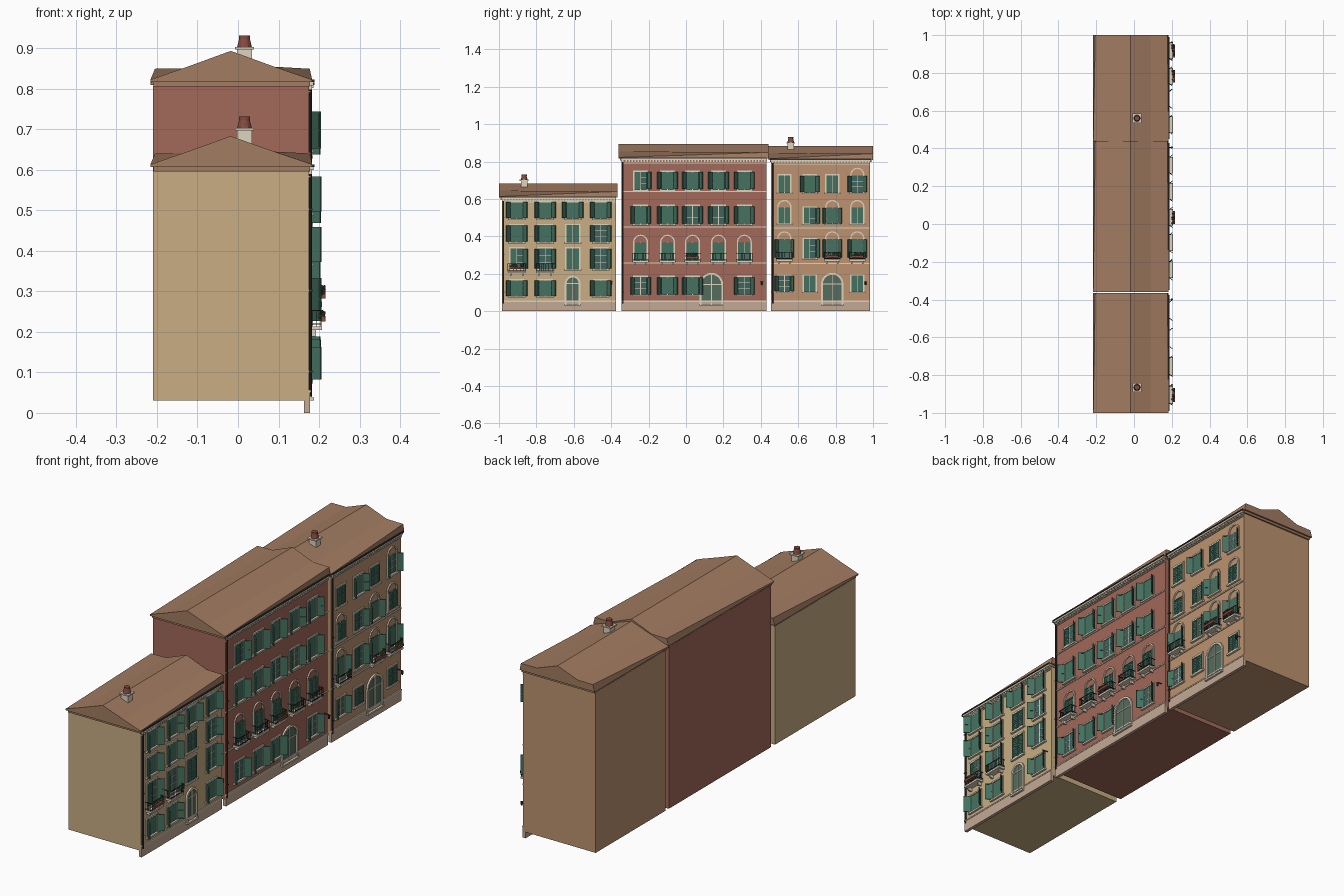
import bpy, bmesh, math, random
from mathutils import Matrix, Vector

if "Cube" in bpy.data.objects:
    bpy.data.objects.remove(bpy.data.objects["Cube"])

random.seed(4)
COL = {'cream': (.74, .66, .52), 'green': (.06, .17, .12), 'glass': (.05, .13, .11), 'iron': (.03, .03, .03),
       'roof': (.36, .20, .12), 'pot': (.23, .07, .05), 'leaf': (.05, .13, .04), 'stone': (.55, .40, .30),
       'wood': (.09, .15, .11), 'flower': (.5, .05, .08)}
FX = .175  # street wall plane


def material(name, rgb):
    m = bpy.data.materials.get(name) or bpy.data.materials.new(name)
    m.diffuse_color = (*rgb, 1)
    m.use_nodes = True
    m.node_tree.nodes["Principled BSDF"].inputs["Base Color"].default_value = m.diffuse_color
    return m


class Part:
    """Collects primitives into one named mesh object."""
    def __init__(self, name, mat, rgb=None):
        self.bm, self.name = bmesh.new(), name
        self.mat = material(mat, rgb or COL[mat])

    def box(self, x0, x1, y0, y1, z0, z1, pre=None):
        m = Matrix.Translation(((x0+x1)/2, (y0+y1)/2, (z0+z1)/2)) @ Matrix.Diagonal((x1-x0, y1-y0, z1-z0, 1))
        bmesh.ops.create_cube(self.bm, size=1, matrix=(pre @ m if pre else m))

    def cyl(self, x, y, z0, z1, r, r2=None, n=10):
        bmesh.ops.create_cone(self.bm, cap_ends=True, segments=n, radius1=r, radius2=r if r2 is None else r2,
                              depth=z1-z0, matrix=Matrix.Translation((x, y, (z0+z1)/2)))

    def ball(self, x, y, z, r):
        bmesh.ops.create_icosphere(self.bm, subdivisions=1, radius=r, matrix=Matrix.Translation((x, y, z)))

    def loft(self, a, b, closed=False):
        """Skin two matching outlines and cap them."""
        va, vb = [self.bm.verts.new(p) for p in a], [self.bm.verts.new(p) for p in b]
        for i in range(len(a)):
            j = (i+1) % len(a)
            self.bm.faces.new((va[i], va[j], vb[j], vb[i]))
        self.bm.faces.new(va[::-1])
        self.bm.faces.new(vb)

    def arch(self, y, z0, w, h, x0, x1):
        pts = arch_line(y, z0, w, h)
        self.loft([(x0, *p) for p in pts], [(x1, *p) for p in pts])

    def arch_ring(self, y, z0, w, h, t, x0, x1):
        o, i = arch_line(y, z0, w, h), arch_line(y, z0, w-2*t, h-t)
        for k in range(len(o)-1):
            q = [o[k], o[k+1], i[k+1], i[k]]
            self.loft([(x0, *p) for p in q], [(x1, *p) for p in q])

    def done(self):
        bmesh.ops.recalc_face_normals(self.bm, faces=self.bm.faces)
        me = bpy.data.meshes.new(self.name)
        self.bm.to_mesh(me)
        self.bm.free()
        me.materials.append(self.mat)
        bpy.context.collection.objects.link(bpy.data.objects.new(self.name, me))


def arch_line(y, z0, w, h, n=12):
    r = w/2
    arc = [(y-r*math.cos(math.pi*k/n), z0+h-r+r*math.sin(math.pi*k/n)) for k in range(n+1)]
    return [(y-r, z0)] + arc + [(y+r, z0)]


def shutter(p, y, z0, w, h, side, ang):
    # louvred leaf hinged at the window edge; ang 0 = closed
    pre = Matrix.Translation((FX+.004, y, z0)) @ Matrix.Rotation(side*ang, 4, 'Z') @ Matrix.Diagonal((1, -side, 1, 1))
    f = .004
    p.box(0, .004, 0, f, 0, h, pre)
    p.box(0, .004, w-f, w, 0, h, pre)
    for z in (0, h/2-f/2, h-f):
        p.box(0, .004, f, w-f, z, z+f, pre)
    p.box(.001, .002, f, w-f, f, h-f, pre)
    n = int(h/.009)
    for k in range(1, n):
        p.box(.001, .0035, f, w-f, h*k/n, h*k/n+.004, pre)


def window(P, y, z0, w, h, kind, state):
    c = P['frames']
    t = .007
    if kind == 'arch':
        c.arch_ring(y, z0, w+2*t, h+.042, t, FX-.002, FX+.006)
    else:
        for s in (-1, 1):
            a, b = sorted((y+s*w/2, y+s*(w/2+t)))
            c.box(FX-.002, FX+.004, a, b, z0, z0+h)
        c.box(FX-.002, FX+.006, y-w/2-t, y+w/2+t, z0+h, z0+h+t)
    c.box(FX-.002, FX+.01, y-w/2-.012, y+w/2+.012, z0-.008, z0)
    P['glass'].box(FX-.002, FX+.001, y-w/2, y+w/2, z0, z0+h)
    # glazing bars
    c.box(FX, FX+.002, y-.002, y+.002, z0, z0+h)
    for k in (1, 2):
        c.box(FX, FX+.002, y-w/2, y+w/2, z0+h*k/3-.001, z0+h*k/3+.001)
    ang = {'closed': (0, 0), 'half': (0, 2.3), 'open': (2.2, 2.2)}[state]
    for s, a in zip((-1, 1), ang):
        shutter(P['shutters'], y+s*w/2, z0+.002, w/2-.001, h-.004, s, a)
    if state == 'open' and random.random() < .75:  # inner closed shutter pair
        P['shutters'].box(FX+.001, FX+.003, y-w/2+.003, y+w/2-.003, z0+.003, z0+h-.003)


def balcony(P, y, z, w, plants):
    x1 = .207
    P['frames'].box(FX, x1, y-w/2, y+w/2, z-.009, z)
    for s in (-1, 1):  # brackets
        P['frames'].box(FX, .193, y+s*w*.35-.004, y+s*w*.35+.004, z-.024, z-.009)
    r = P['railings']
    for h in (.005, .038):
        r.box(x1-.004, x1-.001, y-w/2, y+w/2, z+h, z+h+.003)
        for s in (-1, 1):
            r.box(FX, x1-.002, y+s*w/2-.0015, y+s*w/2+.0015, z+h, z+h+.003)
    n = 10
    for k in range(n+1):
        yy = y-w/2+w*k/n
        r.box(x1-.003, x1-.0015, yy-.0008, yy+.0008, z, z+.04)
    for s in (-1, 1):
        for x in (.184, .194):
            r.box(x-.0008, x+.0008, y+s*w/2-.0008, y+s*w/2+.0008, z, z+.04)
    if plants:
        P['planters'].box(x1-.003, x1+.009, y-w*.4, y+w*.4, z+.012, z+.023)
        for k in range(12):
            yy = y+random.uniform(-.38, .38)*w
            P['leaves'].ball(x1+random.uniform(-.004, .005), yy, z+random.uniform(.022, .036), random.uniform(.004, .007))
        for k in range(5):
            P['flowers'].ball(x1+.006, y+random.uniform(-.38, .38)*w, z+random.uniform(.02, .04), .003)


def building(n, y0, y1, r0, r1, eave, ridge, rgb, cols, w, rows, door, bands, balc, chimney):
    P = {k: Part(f'{n}_{k}', m) for k, m in dict(frames='cream', glass='glass', shutters='green', railings='iron',
         planters='pot', leaves='leaf', flowers='flower', roof='roof', plinth='stone', door='wood').items()}
    # wall block
    wall = Part(n+'_walls', n+'_plaster', rgb)
    wall.box(-.21, FX, y0, y1, .03, eave-.015)
    wall.done()
    # street plinth
    P['plinth'].box(.163, FX+.003, y0, y1, 0, .05)
    P['frames'].box(FX-.002, FX+.005, y0, y1, .05, .056)
    # roof: plain gable at one end, flared eaves at the other
    R, b = P['roof'], eave-.006
    k = eave+(ridge-eave)*.45
    R.loft([(x, r0, z) for x, z in ((-.216, b), (-.216, eave), (-.125, k), (-.018, ridge), (.09, k), (.183, eave), (.183, b))],
           [(x, r1, z) for x, z in ((-.216, b), (-.205, eave+.027), (-.125, eave+.028), (-.018, ridge), (.09, eave+.028), (.177, eave+.027), (.183, b))])
    R.box(-.209, .178, r0+.008, r1-.008, eave-.017, b)
    # cornice with dentils
    F = P['frames']
    F.box(FX-.002, .186, y0, y1, eave-.014, eave-.005)
    F.box(FX-.002, .179, y0, y1, eave-.032, eave-.028)
    q = int((y1-y0)/.016)
    for i in range(q):
        yy = y0+(y1-y0)*(i+.5)/q
        F.box(FX-.002, .183, yy-.004, yy+.004, eave-.024, eave-.014)
    for z in bands:
        F.box(FX-.002, FX+.004, y0, y1, z-.003, z+.003)
    # gutter and drainpipe
    I = P['railings']
    I.box(.183, .189, r0+.01, r1-.01, eave-.006, eave)
    I.cyl(FX+.004, y0+.008, .04, eave-.01, .004, n=8)
    for z in (.1, .3, .5):
        I.box(FX, FX+.009, y0+.002, y0+.014, z, z+.004)
    # windows
    for ri, (z0, h, kinds, states) in enumerate(rows):
        for y, kd, st in zip(cols, kinds, states):
            if st != '-':
                window(P, y, z0, w, h, 'arch' if kd == 'a' else 'flat', {'c': 'closed', 'h': 'half', 'o': 'open'}[st])
    # street door
    dy, dw, dh = door
    P['door'].arch(dy, .03, dw-.02, dh-.01, FX-.002, FX+.002)
    F.arch_ring(dy, .03, dw, dh, .01, FX-.002, FX+.008)
    F.box(FX, FX+.005, dy-.002, dy+.002, .03, .02+dh)
    F.box(FX, FX+.004, dy-dw/2+.01, dy+dw/2-.01, .03+dh-dw/2-.002, .03+dh-dw/2+.002)
    F.box(FX, .188, dy-dw/2, dy+dw/2, .03, .038)
    # wall lantern
    ly = y1-.025
    I.box(FX, .2, ly-.0015, ly+.0015, .158, .161)
    I.cyl(.2, ly, .14, .158, .004, .006, n=6)
    for bz, bw, items in balc:
        for y, pl in items:
            balcony(P, y, bz, bw, pl)
    # chimney
    if chimney is not None:
        cx, cz = .016, ridge
        F.box(cx-.018, cx+.018, chimney-.018, chimney+.018, cz-.03, cz+.014)
        F.box(cx-.024, cx+.024, chimney-.024, chimney+.024, cz+.014, cz+.02)
        P['planters'].cyl(cx, chimney, cz+.02, cz+.04, .018, .013, n=12)
        P['planters'].cyl(cx, chimney, cz+.04, cz+.048, .014, n=12)
    for p in P.values():
        p.done() if len(p.bm.verts) else p.bm.free()


# left, low yellow house
A = (-.905, -.753, -.606, -.456)
building('yellow_house', -.985, -.375, -1, -.365, .613, .683, (.58, .42, .23), A, .068,
         [(.495, .09, 'ffff', 'oooo'), (.37, .09, 'ffff', 'ooco'), (.225, .11, 'ffff', 'hoco'), (.08, .085, 'ffff', 'oo-o')],
         (-.606, .085, .16), (), [(.213, .095, ((A[0], True), (A[1], False)))], -.865)
# middle red house
B = (-.243, -.099, .035, .174, .312)
building('red_house', -.345, .43, -.36, .44, .822, .893, (.36, .14, .10), B, .066,
         [(.65, .095, 'fffff', 'hoooo'), (.467, .095, 'fffff', 'ooooo'), (.272, .095, 'aaaaa', 'ccccc'), (.088, .095, 'fffff', 'ooo-o')],
         (.136, .125, .175), (.64, .45, .258), [(.27, .085, tuple((y, i == 2) for i, y in enumerate(B)))], None)
# right ochre house
C = (.526, .662, .782, .916)
building('ochre_house', .455, .985, .44, 1, .815, .883, (.51, .29, .16), C, .062,
         [(.635, .09, 'fffa', 'coco'), (.468, .085, 'afaa', 'choc'), (.285, .1, 'afaa', 'ohoo'), (.105, .085, 'ffff', 'oc-c')],
         (.782, .12, .175), (.445, .255), [(.275, .085, ((C[0], False), (C[2], True), (C[3], True)))], .56)
